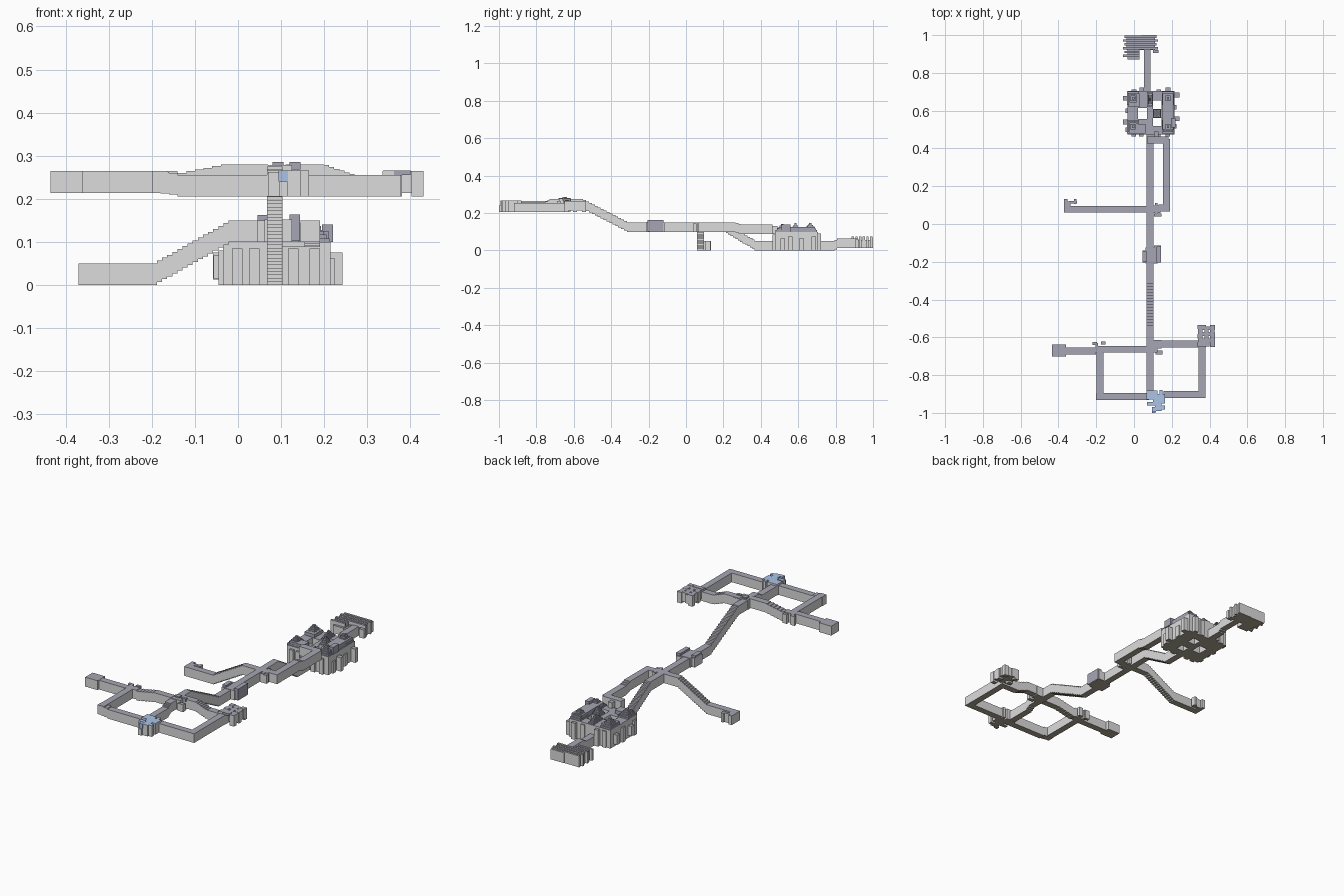
import bpy, bmesh
from mathutils import Matrix, Vector

if "Cube" in bpy.data.objects:
    bpy.data.objects.remove(bpy.data.objects["Cube"])


def material(name, r, g, b):
    m = bpy.data.materials.new(name)
    m.use_nodes = True
    m.diffuse_color = (r, g, b, 1)
    m.node_tree.nodes["Principled BSDF"].inputs["Base Color"].default_value = (r, g, b, 1)
    return m


wall = material("wall light grey", .72, .72, .72)
ceiling = material("ceiling blue grey", .38, .38, .46)
floor = material("floor brown grey", .42, .38, .29)
entry_blue = material("entry ceiling blue", .42, .57, .83)

WIDTH, HEIGHT = .036, .05


def part(name, boxes, top=ceiling, sides=wall):
    """One object from boxes (x0, x1, y0, y1, z0, z1); colour follows face direction."""
    bm = bmesh.new()
    for x0, x1, y0, y1, z0, z1 in boxes:
        centre = Vector((x0 + x1, y0 + y1, z0 + z1)) / 2
        size = Matrix.Diagonal((x1 - x0, y1 - y0, z1 - z0, 1))
        bmesh.ops.create_cube(bm, size=1, matrix=Matrix.Translation(centre) @ size)
    bm.normal_update()
    for f in bm.faces:
        f.material_index = 1 if f.normal.z > .5 else 2 if f.normal.z < -.5 else 0
    mesh = bpy.data.meshes.new(name)
    bm.to_mesh(mesh)
    bm.free()
    for m in (sides, top, floor):
        mesh.materials.append(m)
    obj = bpy.data.objects.new(name, mesh)
    bpy.context.collection.objects.link(obj)


def corridor(name, start, end, steps=1):
    """Straight passage between two floor points, stepped when it climbs."""
    a, b = Vector(start), Vector(end)
    along_x = abs(b.x - a.x) > abs(b.y - a.y)
    half = WIDTH / 2
    boxes = []
    for i in range(steps):
        p, q = a.lerp(b, i / steps), a.lerp(b, (i + 1) / steps)
        z = a.z + (b.z - a.z) * (i / (steps - 1) if steps > 1 else 0)
        px, py = (0, half) if along_x else (half, 0)
        boxes.append((min(p.x, q.x) - px, max(p.x, q.x) + px,
                      min(p.y, q.y) - py, max(p.y, q.y) + py, z, z + HEIGHT))
    part(name, boxes)


def stepped_roof(name, x, y, half_x, half_y, base, top, levels=5):
    """Pyramid roof made of shrinking slabs, ceiling coloured all over."""
    rise = (top - base) / levels
    boxes = []
    for i in range(levels):
        s = 1 - i / levels
        boxes.append((x - half_x * s, x + half_x * s, y - half_y * s, y + half_y * s,
                      base + i * rise, base + (i + 1) * rise))
    part(name, boxes, sides=ceiling)


# Spine: middle passage with the long stairs at both ends
SPINE = .085
corridor("upper_passage", (SPINE, -.9, .207), (SPINE, -.76, .207))
corridor("upper_passage_steps", (SPINE, -.76, .207), (SPINE, -.72, .225), 4)
corridor("upper_landing", (SPINE, -.72, .225), (SPINE, -.55, .225))
corridor("south_stairs", (SPINE, -.55, .22), (SPINE, -.3, .1), 16)
corridor("middle_passage", (SPINE, -.3, .1), (SPINE, .2, .1))
corridor("north_stairs", (SPINE, .2, .1), (SPINE, .38, 0), 14)
corridor("hall_approach", (SPINE, .38, 0), (SPINE, .49, 0))

# Middle chamber on the spine, with dark raised vaults
part("middle_chamber", [
    (.062, .125, -.21, -.125, .1, .152),
    (.045, .07, -.205, -.14, .1, .15),
    (.105, .142, -.195, -.115, .1, .15)])
part("middle_chamber_vaults", [
    (.045, .068, -.2, -.145, .15, .162),
    (.12, .144, -.205, -.12, .102, .164)], sides=ceiling)

# Junction beside the west branch
part("middle_junction", [
    (.067, .14, .058, .097, .1, .15),
    (.11, .125, .04, .11, .1, .15),
    (.105, .145, .04, .055, .1, .145)])

# Raised side loop leading to the hall balcony
LOOP = .172
corridor("loop_start", (.13, .085, .1), (LOOP + .018, .085, .1))
corridor("loop_south", (LOOP, .07, .1), (LOOP, .25, .1))
corridor("loop_steps", (LOOP, .25, .1), (LOOP, .31, .088), 4)
corridor("loop_north", (LOOP, .31, .088), (LOOP, .45, .088))
corridor("loop_end", (.07, .445, .088), (LOOP + .01, .445, .088))
part("balcony", [(.105, .13, .44, .49, .088, .13)])

# West branch with its stairs and end cell
corridor("west_landing", (.07, .078, .1), (-.01, .078, .1))
corridor("west_stairs", (-.01, .078, .1), (-.2, .078, 0), 16)
corridor("west_passage", (-.2, .078, 0), (-.34, .078, 0))
part("west_cell", [
    (-.37, -.335, .06, .118, 0, .05),
    (-.37, -.352, .11, .133, 0, .05),
    (-.345, -.302, .108, .122, 0, .05),
    (-.318, -.304, .105, .132, 0, .05)])

# Great hall: rows of masonry left open around three light wells
part("great_hall", [
    (-.035, .215, .475, .52, 0, .1),
    (-.035, .02, .52, .705, 0, .1),
    (.07, .1, .52, .705, 0, .1),
    (.145, .215, .52, .705, 0, .1),
    (.02, .07, .52, .555, 0, .1),
    (.02, .07, .615, .705, 0, .1),
    (.1, .145, .56, .61, 0, .1),
    (.1, .145, .655, .705, 0, .1)])
part("hall_upper_walls", [
    (-.03, .03, .62, .69, .1, .118),
    (.15, .21, .5, .69, .1, .125),
    (-.025, .06, .48, .53, .1, .12),
    (.195, .22, .51, .56, .1, .14)], sides=ceiling)

# Buttresses around the hall
bumps = []
for i, y in enumerate((.5, .54, .6, .665)):
    out = .012 * (i % 2)
    bumps.append((-.045 - out, -.03, y - .012, y + .012, .015 * (i % 2), .08 - out))
    bumps.append((.21, .224 + out * 1.5, y + .005, y + .03, 0, .063 + out))
for i, x in enumerate((0, .04, .13, .18)):
    bumps.append((x - .012, x + .012, .7, .712 + .01 * (i % 2), 0, .09))
    bumps.append((x - .014, x + .01, .463, .48, 0, .085))
part("hall_buttresses", bumps)

# Stepped roofs over the hall
for side, x in (("left", .18), ("right", -.005)):
    stepped_roof("front_roof_" + side, x, .515, .032, .036, .1, .142)
    stepped_roof("back_roof_" + side, x, .665, .032, .036, .1, .146)
stepped_roof("middle_roof", .122, .585, .022, .025, .1, .146)
stepped_roof("inner_roof", .085, .66, .015, .04, .1, .14)

# Passage and ribbed crypt behind the hall
corridor("crypt_passage", (.07, .7, 0), (.07, .78, 0))
corridor("crypt_steps", (.07, .78, 0), (.07, .82, .013), 3)
corridor("crypt_approach", (.07, .82, .013), (.07, .92, .013))
part("crypt", [
    (-.04, .11, .92, .99, .013, .056),
    (-.035, .03, .872, .925, .013, .056)])
ribs = []
for i in range(6):
    y = .885 + i * .02
    reach = .008 * (i % 2)
    ribs.append((-.058 + reach, .028 if i < 2 else .126 - reach, y, y + .012, .013, .075))
ribs.append((.04, .12, .985, 1, .013, .07))
ribs.append((.1, .13, .905, .922, .013, .06))
part("crypt_ribs", ribs)

# Upper junction and its small dark vaults
part("upper_junction", [
    (.065, .125, -.68, -.63, .225, .278),
    (.1, .145, -.655, -.615, .225, .278),
    (.115, .15, -.69, -.67, .225, .265)])
part("upper_junction_vaults", [
    (.08, .105, -.66, -.635, .268, .285),
    (.12, .145, -.66, -.645, .268, .285)], sides=ceiling)

# West ring of the upper level
corridor("ring_west_north", (.07, -.663, .23), (-.02, -.663, .23))
corridor("ring_west_steps", (-.02, -.663, .23), (-.14, -.663, .21), 6)
corridor("ring_west_corner", (-.14, -.663, .214), (-.2, -.663, .214))
corridor("ring_west_side", (-.18, -.93, .214), (-.18, -.645, .214))
corridor("ring_west_south", (-.14, -.913, .205), (.08, -.913, .205))
corridor("ring_west_south_corner", (-.2, -.913, .214), (-.14, -.913, .21), 3)
part("ring_west_niches", [
    (-.22, -.195, -.64, -.625, .214, .264),
    (-.205, -.19, -.66, -.63, .214, .264),
    (-.175, -.15, -.638, -.622, .214, .264)])

# Far west room
corridor("far_west_passage", (-.2, -.673, .214), (-.37, -.673, .214))
part("far_west_room", [(-.435, -.36, -.702, -.637, .214, .265)])

# East ring of the upper level
corridor("ring_east_north", (.11, -.636, .23), (.2, -.636, .23))
corridor("ring_east_steps", (.2, -.636, .228), (.27, -.636, .207), 6)
corridor("ring_east_corner", (.27, -.636, .205), (.38, -.636, .205))
corridor("ring_east_side", (.36, -.92, .205), (.36, -.63, .205))
corridor("ring_east_south", (.155, -.902, .205), (.378, -.902, .205))

# East cells: pillars joined by cross walls around small wells
cells = [(.345, .428, y, y + .02, .214, .264) for y in (-.627, -.592, -.562)]
cells += [(x, x + .022, -.625, -.545, .214, .264) for x in (.34, .373, .403)]
for x in (.335, .403):
    for y in (-.65, -.605, -.557):
        cells.append((x, x + .027, y, y + .022, .205, .265))
cells.append((.35, .38, -.555, -.535, .214, .262))
part("east_cells", cells)
part("east_cell_vault", [(.336, .4, -.648, -.625, .255, .266)], sides=ceiling)

# Entrance chamber
part("entrance_chamber", [
    (.067, .125, -.93, -.882, .205, .266),
    (.1, .165, -.95, -.9, .205, .266),
    (.11, .145, -.99, -.94, .205, .266),
    (.13, .165, -.982, -.962, .205, .266),
    (.07, .11, -.962, -.942, .205, .262),
    (.095, .115, -1, -.98, .205, .24),
    (.135, .15, -.91, -.88, .205, .266)], entry_blue)
part("entrance_vault", [(.094, .116, -.992, -.97, .24, .266)], entry_blue, entry_blue)
